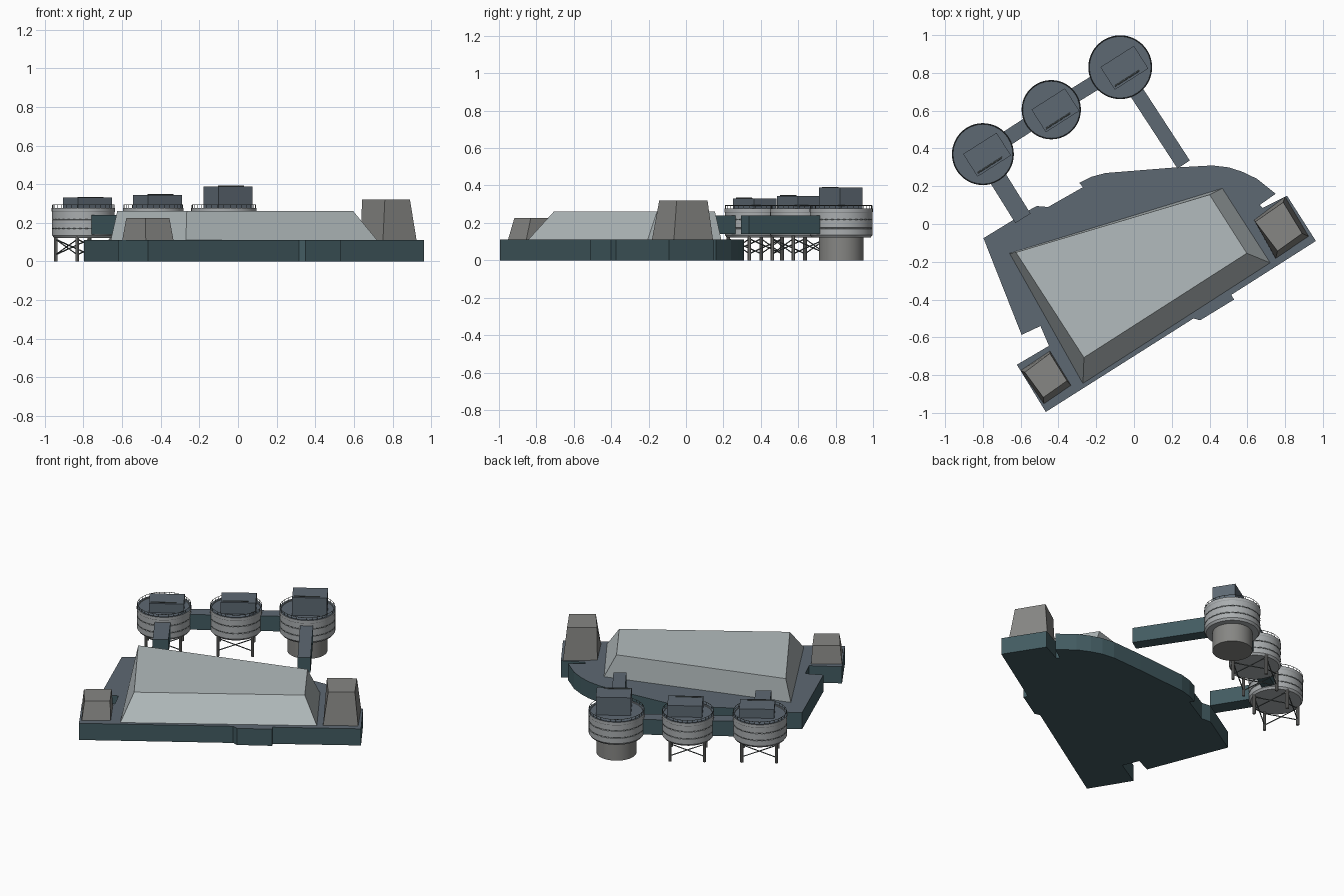
import bpy, bmesh, math
from mathutils import Vector, Matrix

if "Cube" in bpy.data.objects:
    bpy.data.objects.remove(bpy.data.objects["Cube"])

ANG = math.radians(32.5)          # heading of the whole site
ROT = Matrix.Rotation(ANG, 4, 'Z')


def material(name, r, g, b):
    m = bpy.data.materials.new(name)
    m.diffuse_color = (r, g, b, 1)
    m.use_nodes = True
    m.node_tree.nodes["Principled BSDF"].inputs["Base Color"].default_value = m.diffuse_color
    return m


TEAL = material("teal_wall", .055, .105, .12)
SLATE = material("slate_roof", .11, .14, .17)
PALE = material("pale_hall", .45, .50, .51)
STONE = material("warm_grey", .24, .24, .23)
STEEL = material("steel", .40, .42, .43)
DARK = material("dark_steel", .10, .12, .12)


def finish(bm, name, mat, top=None, smooth=False):
    """Turn a bmesh into an object; upward faces may get a second material."""
    bmesh.ops.recalc_face_normals(bm, faces=bm.faces)
    me = bpy.data.meshes.new(name)
    me.materials.append(mat)
    if top:
        me.materials.append(top)
        for f in bm.faces:
            if f.normal.z > .9:
                f.material_index = 1
    bm.to_mesh(me)
    bm.free()
    ob = bpy.data.objects.new(name, me)
    bpy.context.collection.objects.link(ob)
    if smooth:
        bpy.ops.object.select_all(action='DESELECT')
        ob.select_set(True)
        bpy.context.view_layer.objects.active = ob
        bpy.ops.object.shade_smooth_by_angle(angle=math.radians(30))
    return ob


def loft(name, lower, upper, z0, z1, mat, top=None):
    """Closed solid between two outlines with equal point counts."""
    bm = bmesh.new()
    a = [bm.verts.new((x, y, z0)) for x, y in lower]
    b = [bm.verts.new((x, y, z1)) for x, y in upper]
    bm.faces.new(a)
    bm.faces.new(b)
    n = len(a)
    for i in range(n):
        bm.faces.new((a[i], a[(i + 1) % n], b[(i + 1) % n], b[i]))
    return finish(bm, name, mat, top)


def add_box(bm, centre, size, rot=ROT):
    m = Matrix.Translation(centre) @ rot @ Matrix.Diagonal((*size, 1))
    bmesh.ops.create_cube(bm, size=1, matrix=m)


def add_rod(bm, p, q, r, seg=8):
    p, q = Vector(p), Vector(q)
    d = q - p
    m = Matrix.Translation((p + q) / 2) @ d.to_track_quat('Z', 'Y').to_matrix().to_4x4()
    bmesh.ops.create_cone(bm, cap_ends=True, segments=seg, radius1=r, radius2=r,
                          depth=d.length, matrix=m)


def lathe(name, cx, cy, profile, mat, top=None, seg=48):
    bm = bmesh.new()
    vs = [bm.verts.new((cx + r, cy, z)) for r, z in profile]
    es = [bm.edges.new(e) for e in zip(vs, vs[1:])]
    bmesh.ops.spin(bm, geom=vs + es, cent=(cx, cy, 0), axis=(0, 0, 1),
                   angle=2 * math.pi, steps=seg)
    bmesh.ops.remove_doubles(bm, verts=bm.verts, dist=1e-5)
    return finish(bm, name, mat, top, smooth=True)


def bridge(name, p, q, width):
    p, q = Vector(p), Vector(q)
    d = q - p
    bm = bmesh.new()
    add_box(bm, ((p.x + q.x) / 2, (p.y + q.y) / 2, .19), (d.length, width, .10),
            Matrix.Rotation(math.atan2(d.y, d.x), 4, 'Z'))
    finish(bm, name, TEAL, SLATE)


# ground podium
podium = [(-.797, -.075), (-.535, .085), (-.515, .095), (-.455, .09), (-.27, .195),
          (-.29, .217), (-.225, .25), (-.15, .27), (.2, .298), (.415, .31), (.50, .30),
          (.57, .278), (.65, .24), (.75, .16), (.665, .10), (.68, .085), (.81, .15),
          (.963, -.09), (.515, -.375), (.53, -.40), (.35, -.51), (.315, -.50),
          (-.467, -.995), (-.62, -.745), (-.45, -.645), (-.495, -.54), (-.595, -.587)]
loft("podium", podium, podium, 0, .11, TEAL, SLATE)

# main hall with sloped walls
loft("main_hall", [(-.66, -.155), (.47, .19), (.725, -.207), (-.27, -.848)],
     [(-.625, -.15), (.40, .155), (.597, -.155), (-.265, -.707)], .105, .26, PALE)

# tapered corner towers
loft("right_tower", [(.635, .02), (.80, .145), (.925, -.065), (.75, -.183)],
     [(.642, .012), (.79, .115), (.89, -.05), (.76, -.143)], .105, .32, STONE)
loft("left_tower", [(-.60, -.775), (-.445, -.672), (-.333, -.855), (-.477, -.953)],
     [(-.578, -.785), (-.445, -.685), (-.355, -.83), (-.48, -.918)], .105, .225, STONE)

# round pods: centre x, centre y, radius, roof box height, on legs
pods = [("west_pod", -.80, .37, .164, .33, True),
        ("middle_pod", -.438, .605, .157, .345, True),
        ("east_pod", -.073, .83, .169, .388, False)]
for name, cx, cy, R, ztop, legs in pods:
    # ribbed drum
    prof = [(0, .122), (R - .012, .122), (R - .002, .135), (R - .002, .168),
            (R - .006, .171), (R - .002, .174), (R - .002, .215), (R - .006, .218),
            (R - .002, .221), (R - .002, .255), (R, .258), (R, .276),
            (R - .012, .276), (R - .012, .27), (0, .27)]
    lathe(name + "_drum", cx, cy, prof, STEEL, SLATE)

    # window slits and deck railing
    slits, rail = bmesh.new(), bmesh.new()
    n = 32
    ring = []
    for i in range(n):
        a = 2 * math.pi * i / n
        c, s = math.cos(a), math.sin(a)
        for z in (.171, .218):
            add_box(slits, (cx + (R - .003) * c, cy + (R - .003) * s, z),
                    (.004, .018, .004), Matrix.Rotation(a, 4, 'Z'))
        ring.append(Vector((cx + (R - .004) * c, cy + (R - .004) * s, .293)))
        add_rod(rail, ring[-1] - Vector((0, 0, .022)), ring[-1], .0015, 4)
    for i in range(n):
        add_rod(rail, ring[i], ring[(i + 1) % n], .0018, 4)
    finish(slits, name + "_window_slits", DARK)
    finish(rail, name + "_railing", DARK)

    # roof plant box with a pipe along its front edge
    bm = bmesh.new()
    add_box(bm, (cx + .022, cy - .003, (.265 + ztop) / 2), (.21, .142, ztop - .265))
    finish(bm, name + "_roof_box", SLATE)
    bm = bmesh.new()
    o = Vector((cx + .022, cy - .003, ztop + .001))
    add_rod(bm, o + ROT @ Vector((-.095, -.055, 0)), o + ROT @ Vector((.06, -.055, 0)), .004)
    finish(bm, name + "_roof_pipe", DARK)

    # support: four braced legs, or a solid pedestal
    if legs:
        leg, brace = bmesh.new(), bmesh.new()
        o = Vector((cx, cy, 0))
        h = .104
        foot = [o + ROT @ Vector((x, y, 0)) for x, y in ((-h, -h), (h, -h), (h, h), (-h, h))]
        up = Vector((0, 0, 1))
        for i in range(4):
            p, q = foot[i], foot[(i + 1) % 4]
            add_rod(leg, p, p + up * .13, .010, 10)
            add_rod(brace, p + up * .035, q + up * .115, .0035, 6)
            add_rod(brace, p + up * .115, q + up * .035, .0035, 6)
        finish(leg, name + "_legs", STONE, smooth=True)
        finish(brace, name + "_braces", DARK)
    else:
        lathe(name + "_pedestal", cx, cy, [(0, 0), (.12, 0), (.12, .13), (0, .13)], STONE)

# enclosed bridges
pw, pm, pe = [(p[1], p[2]) for p in pods]
bridge("west_middle_bridge", pw, pm, .08)
bridge("middle_east_bridge", pm, pe, .08)
bridge("west_podium_bridge", pw, (-.588, .03), .095)
bridge("east_podium_bridge", pe, (.263, .315), .078)
